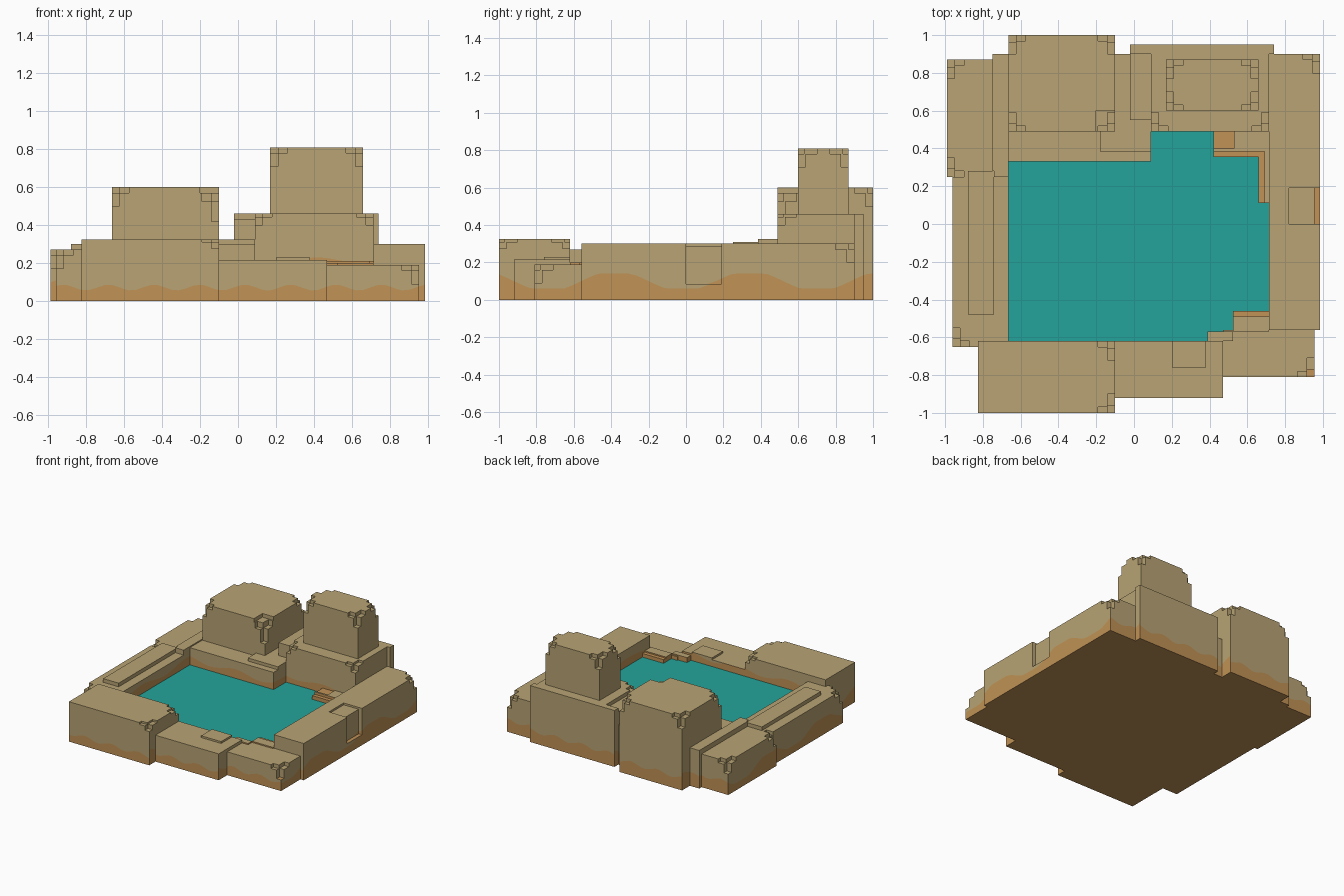
import bpy, bmesh, math

if "Cube" in bpy.data.objects:
    bpy.data.objects.remove(bpy.data.objects["Cube"])

def material(name, rgb):
    m = bpy.data.materials.new(name)
    m.diffuse_color = (*rgb, 1)
    m.use_nodes = True
    m.node_tree.nodes["Principled BSDF"].inputs["Base Color"].default_value = m.diffuse_color
    return m

MATS = [material("tan_rock", (0.479, 0.371, 0.174)),
        material("orange_earth", (0.533, 0.287, 0.093)),
        material("teal_water", (0.017, 0.366, 0.323))]
TAN, ORANGE, TEAL = 0, 1, 2
blocks = []  # later blocks override earlier ones, so they raise steps or cut notches

def block(part, x0, x1, y0, y1, z, colour=TAN, chips="", drop=.1):
    """Block standing on the ground; chips names the corners worn away in steps."""
    blocks.append((part, x0, x1, y0, y1, z, colour))
    for c in chips.split():
        sx, sy = (-1 if "w" in c else 1), (-1 if "s" in c else 1)
        cx, cy = (x0 if sx < 0 else x1), (y0 if sy < 0 else y1)
        for w, d, f in ((.04, .10, .3), (.09, .03, .3), (.04, .04, 1)):
            ax, ay = sorted((cx, cx - sx * w)), sorted((cy, cy - sy * d))
            blocks.append((part, *ax, *ay, z - drop * f, colour))

# Pool
block("water", -.665, .715, -.62, .49, .16, TEAL)

# West wall with a raised plank
block("west_wall", -.96, -.665, -.65, .25, .27, chips="sw")
block("west_wall", -.99, -.665, .25, .87, .27, chips="nw sw")
block("west_wall", -.75, -.665, .25, .90, .31)
block("west_wall", -.88, -.74, -.48, .28, .30)

# Back left rock on its ledge
block("back_left_rock", -.665, .09, .33, .49, .30)
block("back_left_rock", -.18, .09, .385, .49, .325)
block("back_left_rock", -.665, -.10, .49, 1, .60, chips="sw nw ne")
block("back_left_rock", -.20, -.10, .49, .60, .57, chips="se", drop=.15)
block("rock_gap", -.10, .09, .49, .90, .325)

# Back right rock and its tower
block("back_right_rock", .09, .715, .49, .90, .46, chips="sw se", drop=.06)
block("back_right_rock", -.02, .74, .90, .95, .46)
block("back_right_rock", -.02, .09, .55, .90, .43)
block("back_right_rock", .17, .66, .60, .87, .81, chips="sw se ne nw")

# East wall with a recess
block("east_wall", .715, .985, -.56, .90, .30, chips="ne")
block("east_wall", .82, .985, 0, .19, .285)
block("east_wall", .955, .985, 0, .19, .085)

# Front rocks
block("front_left_rock", -.825, -.10, -1, -.62, .325, chips="se ne", drop=.05)
block("front_middle_wall", -.10, .47, -.92, -.62, .215)
block("front_middle_wall", .20, .38, -.76, -.62, .23)
block("front_right_wall", .47, .955, -.81, -.56, .19, chips="se")

# Low shore steps with an orange rim facing the water
block("front_shore", .39, .525, -.62, -.57, .20)
block("front_shore", .525, .715, -.57, -.46, .20)
block("front_shore", .525, .715, -.49, -.46, .19, ORANGE)
block("back_shore", .66, .715, .11, .49, .21)
block("back_shore", .42, .66, .355, .49, .21)
block("back_shore", .42, .69, .355, .385, .19, ORANGE)
block("back_shore", .66, .69, .11, .355, .19, ORANGE)
block("back_shore", .42, .53, .40, .49, .20, ORANGE)

# Shared grid made from every block edge; each cell takes its last block
xs = sorted({v for b in blocks for v in b[1:3]})
ys = sorted({v for b in blocks for v in b[3:5]})
cells = {}
for i in range(len(xs) - 1):
    for j in range(len(ys) - 1):
        cx, cy = (xs[i] + xs[i + 1]) / 2, (ys[j] + ys[j + 1]) / 2
        for part, x0, x1, y0, y1, z, colour in blocks:
            if x0 < cx < x1 and y0 < cy < y1:
                cells[i, j] = (part, z, colour)

def band(x, y, along_y, shore):
    """Height of the wavy orange band on a wall."""
    if shore:
        return .215 + .022 * math.sin(14 * x + 2) * math.cos(11 * y)
    if along_y:
        w = .10 + .055 * math.cos(2 * math.pi * (y + .38) / .72)
        return min(max(w, .06), .14)
    lift = .03 if y > 0 else 0
    return .07 + lift + .015 * math.sin(2 * math.pi * x / .24 + .6)

def wall(bm, p, q, lo, hi, shore):
    """Vertical wall from p to q, split into orange below and tan above."""
    along_y = p[0] == q[0]
    n = max(1, math.ceil(math.dist(p, q) / .04))
    pts = [(p[0] + (q[0] - p[0]) * k / n, p[1] + (q[1] - p[1]) * k / n) for k in range(n + 1)]
    for a, b in zip(pts, pts[1:]):
        ha, hb = (min(max(band(*c, along_y, shore), lo), hi) for c in (a, b))
        for za, zb, ta, tb, m in ((lo, lo, ha, hb, ORANGE), (ha, hb, hi, hi, TAN)):
            co = [(*a, za), (*b, zb), (*b, tb), (*a, ta)]
            co = [c for k, c in enumerate(co) if c != co[k - 1]]
            if len(co) > 2:
                bm.faces.new([bm.verts.new(c) for c in co]).material_index = m

def build(part):
    bm = bmesh.new()
    for (i, j), (name, z, colour) in cells.items():
        if name != part:
            continue
        x0, x1, y0, y1 = xs[i], xs[i + 1], ys[j], ys[j + 1]
        ring = [(x0, y0), (x1, y0), (x1, y1), (x0, y1)]
        # top and underside
        top = bm.faces.new([bm.verts.new((*c, z)) for c in ring])
        top.material_index = ORANGE if z < .1 else colour
        under = bm.faces.new([bm.verts.new((*c, 0)) for c in reversed(ring)])
        under.material_index = ORANGE
        # exposed sides
        for k, (di, dj) in enumerate(((0, -1), (1, 0), (0, 1), (-1, 0))):
            other, lo, _ = cells.get((i + di, j + dj), ("", 0, 0))
            if lo < z:
                shore = other == "water" or "shore" in other or "shore" in part
                wall(bm, ring[k], ring[(k + 1) % 4], lo, z, shore)
    bmesh.ops.remove_doubles(bm, verts=bm.verts, dist=1e-5)
    bmesh.ops.dissolve_limit(bm, angle_limit=.01, verts=bm.verts, edges=bm.edges,
                             delimit={'MATERIAL'})
    me = bpy.data.meshes.new(part)
    bm.to_mesh(me)
    bm.free()
    for m in MATS:
        me.materials.append(m)
    bpy.context.collection.objects.link(bpy.data.objects.new(part, me))

for part in dict.fromkeys(b[0] for b in blocks):
    build(part)
